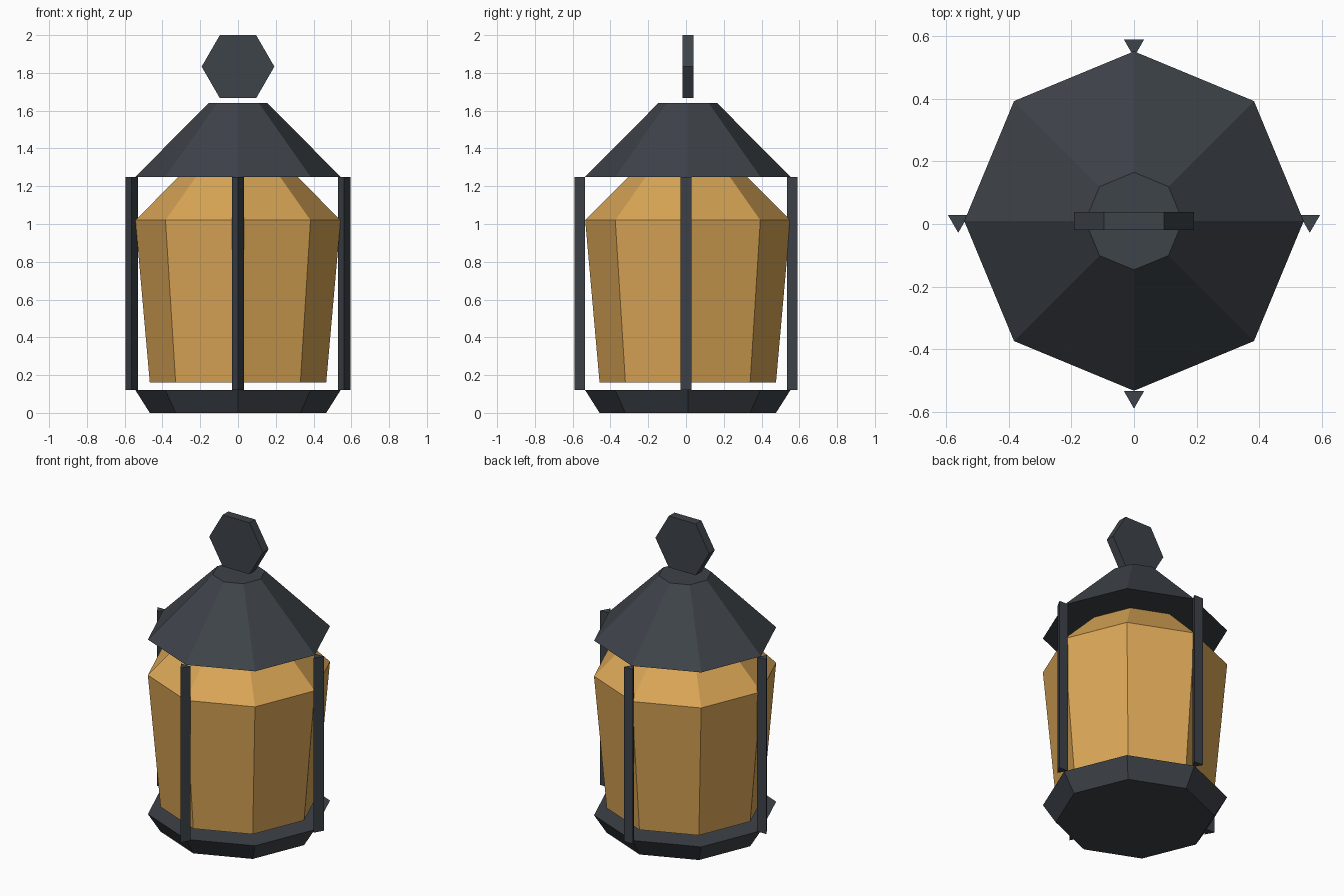
import bpy
import bmesh
import math
from mathutils import Matrix

if "Cube" in bpy.data.objects:
    bpy.data.objects.remove(bpy.data.objects["Cube"])

CY = 0.0094  # depth of the lantern axis


def material(name, rgb):
    m = bpy.data.materials.new(name)
    m.diffuse_color = (*rgb, 1.0)
    m.use_nodes = True
    m.node_tree.nodes["Principled BSDF"].inputs["Base Color"].default_value = m.diffuse_color
    return m


dark = material("dark metal", (0.048, 0.056, 0.067))
amber = material("amber glass", (0.70, 0.38, 0.093))


def lathe(name, sides, profile, mat, start=0.0, rotation=None, location=(0, CY, 0)):
    """Closed flat-faced solid from (radius, height) rings with a given side count."""
    bm = bmesh.new()
    rings = []
    for r, z in profile:
        rings.append([bm.verts.new((r * math.cos(start + 2 * math.pi * i / sides),
                                    r * math.sin(start + 2 * math.pi * i / sides), z))
                      for i in range(sides)])
    for a, b in zip(rings, rings[1:]):
        for i in range(sides):
            j = (i + 1) % sides
            bm.faces.new((a[i], a[j], b[j], b[i]))
    bm.faces.new(rings[0][::-1])
    bm.faces.new(rings[-1])
    if rotation:
        bm.transform(rotation)
    bmesh.ops.recalc_face_normals(bm, faces=bm.faces)
    mesh = bpy.data.meshes.new(name)
    bm.to_mesh(mesh)
    bm.free()
    mesh.materials.append(mat)
    obj = bpy.data.objects.new(name, mesh)
    obj.location = location
    bpy.context.collection.objects.link(obj)
    return obj


# Octagonal body
lathe("base", 8, [(0.467, 0), (0.543, 0.12)], dark)
lathe("glass", 8, [(0.467, 0.16), (0.543, 1.02), (0.156, 1.41)], amber)
lathe("roof", 8, [(0.543, 1.25), (0.156, 1.64)], dark)

# Four triangular posts, all with one edge towards the front
for i, side in enumerate(("right", "back", "left", "front")):
    a = i * math.pi / 2
    lathe(side + "_post", 3, [(0.0375, 0.12), (0.0375, 1.25)], dark, start=-math.pi / 2,
          location=(0.5625 * math.cos(a), CY + 0.5625 * math.sin(a), 0))

# Upright hexagonal plate used as the hanging handle
lathe("handle", 6, [(0.1925, -0.029), (0.1925, 0.029)], dark,
      rotation=Matrix.Rotation(math.pi / 2, 4, 'X'), location=(0, CY, 1.833))
